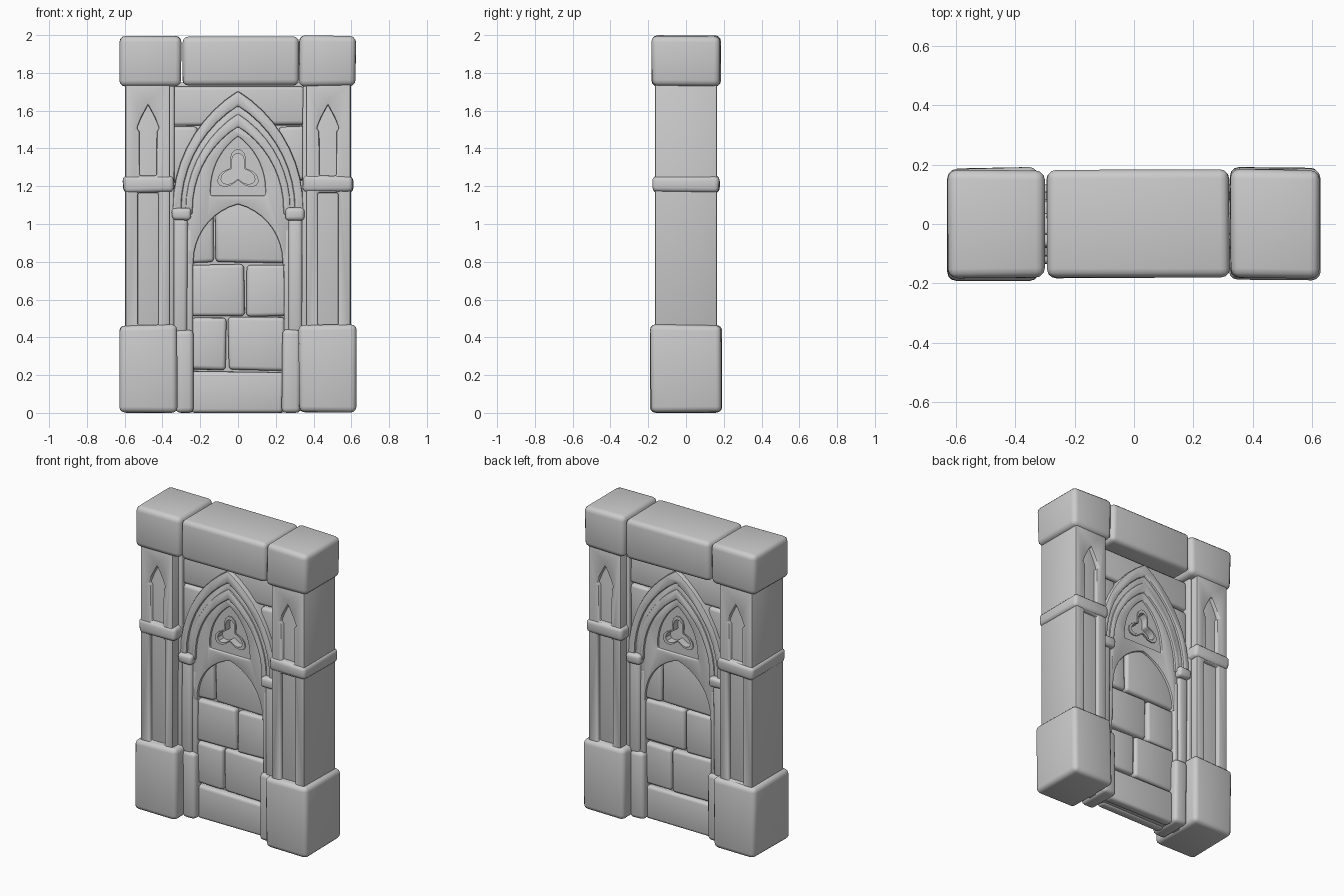
import bpy, bmesh, math, random
from mathutils import Matrix

random.seed(4)
cube = bpy.data.objects.get("Cube")
if cube:
    bpy.data.objects.remove(cube, do_unlink=True)

stone_mat = bpy.data.materials.new("grey_stone")
stone_mat.use_nodes = True
GREY = (0.6, 0.6, 0.6, 1)
stone_mat.diffuse_color = GREY
stone_mat.node_tree.nodes["Principled BSDF"].inputs["Base Color"].default_value = GREY
parts = []


def finish(name, bm):
    bmesh.ops.recalc_face_normals(bm, faces=bm.faces)
    mesh = bpy.data.meshes.new(name)
    bm.to_mesh(mesh)
    bm.free()
    mesh.materials.clear()
    mesh.materials.append(stone_mat)
    for poly in mesh.polygons:
        poly.material_index = 0
    obj = bpy.data.objects.new(name, mesh)
    bpy.context.collection.objects.link(obj)
    parts.append(obj)


def block(name, xs, ys, zs, bevel=0.02, jitter=0.006, turn=False):
    """Rounded, slightly uneven stone; turn swings it round to the back."""
    bm = bmesh.new()
    bmesh.ops.create_cube(bm, size=1)
    for v in bm.verts:
        for i, (lo, hi) in enumerate((xs, ys, zs)):
            v.co[i] = (lo if v.co[i] < 0 else hi) + random.uniform(-jitter, jitter)
        v.co.z = min(max(v.co.z, 0), 2)
    bmesh.ops.bevel(bm, geom=bm.edges[:], offset=bevel, segments=3,
                    profile=0.5, affect='EDGES', clamp_overlap=True)
    if turn:
        bm.transform(Matrix.Rotation(math.pi, 4, 'Z'))
    finish(name, bm)


def plate(name, loops, depth, bevel=0.008):
    """Slab from outlines in x and z (later loops are holes), through the wall."""
    curve = bpy.data.curves.new(name, 'CURVE')
    curve.dimensions = '2D'
    curve.fill_mode = 'BOTH'
    curve.extrude = depth
    for loop in loops:
        spline = curve.splines.new('POLY')
        spline.points.add(len(loop) - 1)
        for p, (x, z) in zip(spline.points, loop):
            p.co = (x, z, 0, 1)
        spline.use_cyclic_u = True
    temp = bpy.data.objects.new(name + "_outline", curve)
    bpy.context.collection.objects.link(temp)
    mesh = bpy.data.meshes.new_from_object(
        temp.evaluated_get(bpy.context.evaluated_depsgraph_get()))
    bm = bmesh.new()
    bm.from_mesh(mesh)
    bpy.data.objects.remove(temp, do_unlink=True)
    bpy.data.curves.remove(curve)
    bpy.data.meshes.remove(mesh)
    bmesh.ops.remove_doubles(bm, verts=bm.verts, dist=0.0005)
    if bevel:
        bmesh.ops.dissolve_limit(bm, angle_limit=0.01, verts=bm.verts, edges=bm.edges)
        bmesh.ops.recalc_face_normals(bm, faces=bm.faces)
        sharp = [e for e in bm.edges
                 if len(e.link_faces) == 2 and e.calc_face_angle(0) > 0.8]
        bmesh.ops.bevel(bm, geom=sharp, offset=bevel, segments=2,
                        profile=0.5, affect='EDGES', clamp_overlap=False)
    bm.transform(Matrix.Rotation(math.pi / 2, 4, 'X'))
    finish(name, bm)


def lancet(w, spring, rise, base, n=9):
    """Pointed arch outline, from the right foot over the tip to the left foot."""
    r = (w * w + rise * rise) / (2 * w)
    end = math.asin(min(1, rise / r))
    if rise > r:
        end = math.pi - end
    right = [(w - r + r * math.cos(end * i / n), spring + r * math.sin(end * i / n))
             for i in range(n + 1)]
    right[-1] = (0, spring + rise)
    right.insert(0, (w, base))
    return right + [(-x, z) for x, z in reversed(right[:-1])]


def rect(x0, x1, z0, z1):
    return [(x0, z0), (x1, z0), (x1, z1), (x0, z1)]


def ring(outer, inner):
    return [outer + inner[::-1]]


def spearhead(cx):
    """Slim niche with a wider pointed head."""
    right = [(0.045, 1.255), (0.046, 1.49), (0.06, 1.505), (0.035, 1.565)]
    pts = right + [(0, 1.63)] + [(-x, z) for x, z in reversed(right)]
    return [(cx + x, z) for x, z in pts]


# Wall core behind everything
block("wall_core", (-0.37, 0.37), (-0.035, 0.035), (0.01, 1.75), 0.01, 0)

# Top course
block("lintel", (-0.295, 0.32), (-0.18, 0.182), (1.732, 1.994), 0.03, 0.004)
block("right_cap", (-0.626, -0.3), (-0.183, 0.182), (1.73, 1.997), 0.032, 0.004)
block("left_cap", (0.325, 0.622), (-0.183, 0.182), (1.73, 1.997), 0.032, 0.004)

# Pillars, jambs and their bands
for side, s in (("right", -1), ("left", 1)):
    def span(a, b):
        return tuple(sorted((s * a, s * b)))

    def pair(name, a, b, depth, zs, bevel=0.015, jitter=0.004):
        block(side + "_" + name, span(a, b), (-depth, depth), zs, bevel, jitter)

    pair("plinth", 0.322, 0.625, 0.188, (0, 0.465), 0.03, 0.005)
    plate(side + "_pillar", [
        rect(*span(0.36, 0.597), 0.44, 1.75),
        rect(*span(0.422, 0.53), 0.465, 1.165),
        spearhead(s * 0.476)], 0.165, 0.01)
    pair("pillar_core", 0.38, 0.575, 0.138, (0.45, 1.74), 0.01, 0)
    pair("pillar_fillet", 0.34, 0.375, 0.108, (0.44, 1.74), 0.01)
    pair("pillar_band", 0.343, 0.608, 0.175, (1.167, 1.255), 0.024, 0.005)
    pair("jamb_base", 0.232, 0.33, 0.115, (0, 0.44), 0.025)
    pair("jamb_shaft", 0.268, 0.343, 0.105, (0.42, 1.03), 0.022)
    pair("jamb_inner_roll", 0.24, 0.275, 0.09, (0.42, 0.98), 0.012)
    pair("jamb_capital", 0.25, 0.35, 0.132, (1.02, 1.085), 0.02)

# Pointed arch mouldings
plate("arch_outer_rim", ring(lancet(0.347, 1.08, 0.625, 1.05),
                             lancet(0.300, 1.08, 0.545, 1.05)), 0.11, 0.012)
plate("arch_hollow", ring(lancet(0.312, 1.08, 0.565, 1.05),
                          lancet(0.262, 1.08, 0.475, 1.05)), 0.096)
plate("arch_inner_rim", ring(lancet(0.278, 1.08, 0.505, 1.05),
                             lancet(0.240, 1.08, 0.435, 1.05)), 0.104, 0.01)

# Tracery over the opening
opening = lancet(0.236, 0.8, 0.305, 0.78)
panel = lancet(0.145, 1.18, 0.285, 1.15)
plate("tracery_frame", ring(lancet(0.27, 1.08, 0.47, 0.78), opening) + [panel], 0.09)


def trefoil(scale, n=30):
    pts = []
    for i in range(n):
        a = math.tau * i / n
        r = scale * (0.07 + 0.032 * math.cos(3 * (a - math.pi / 2)))
        if abs(a - math.pi / 2) < 0.1:
            r *= 1.15
        pts.append((r * math.cos(a), 1.275 + r * math.sin(a)))
    return pts


plate("tracery_panel", [lancet(0.19, 1.15, 0.35, 1.125), trefoil(1)], 0.076, 0)
plate("trefoil_rim", [trefoil(1.2), trefoil(0.98)], 0.084, 0)

# Facing stones: (x0, x1, z0, z1), same pattern swung round to the back
INFILL = [
    (-0.25, 0.24, 0.0, 0.218),
    (-0.25, -0.062, 0.23, 0.5), (-0.05, 0.25, 0.225, 0.505),
    (-0.26, 0.036, 0.515, 0.785), (0.046, 0.26, 0.51, 0.785),
    (-0.26, -0.128, 0.795, 1.11), (-0.118, 0.26, 0.795, 1.12),
]
UPPER = [
    (-0.36, 0.355, 1.525, 1.725),
    (-0.36, -0.215, 1.22, 1.515), (0.215, 0.355, 1.23, 1.515),
]
for face, turn in (("front", False), ("back", True)):
    for label, rows, y in (("infill", INFILL, -0.073), ("upper", UPPER, -0.08)):
        for i, (x0, x1, z0, z1) in enumerate(rows):
            block(f"{face}_{label}_stone_{i + 1}", (x0, x1), (y, -0.01),
                  (z0, z1), 0.02, 0.005, turn)

# Soft shading with crisp corners
bpy.ops.object.select_all(action='DESELECT')
for obj in parts:
    obj.select_set(True)
bpy.context.view_layer.objects.active = parts[0]
bpy.ops.object.shade_smooth_by_angle(angle=math.radians(40))
